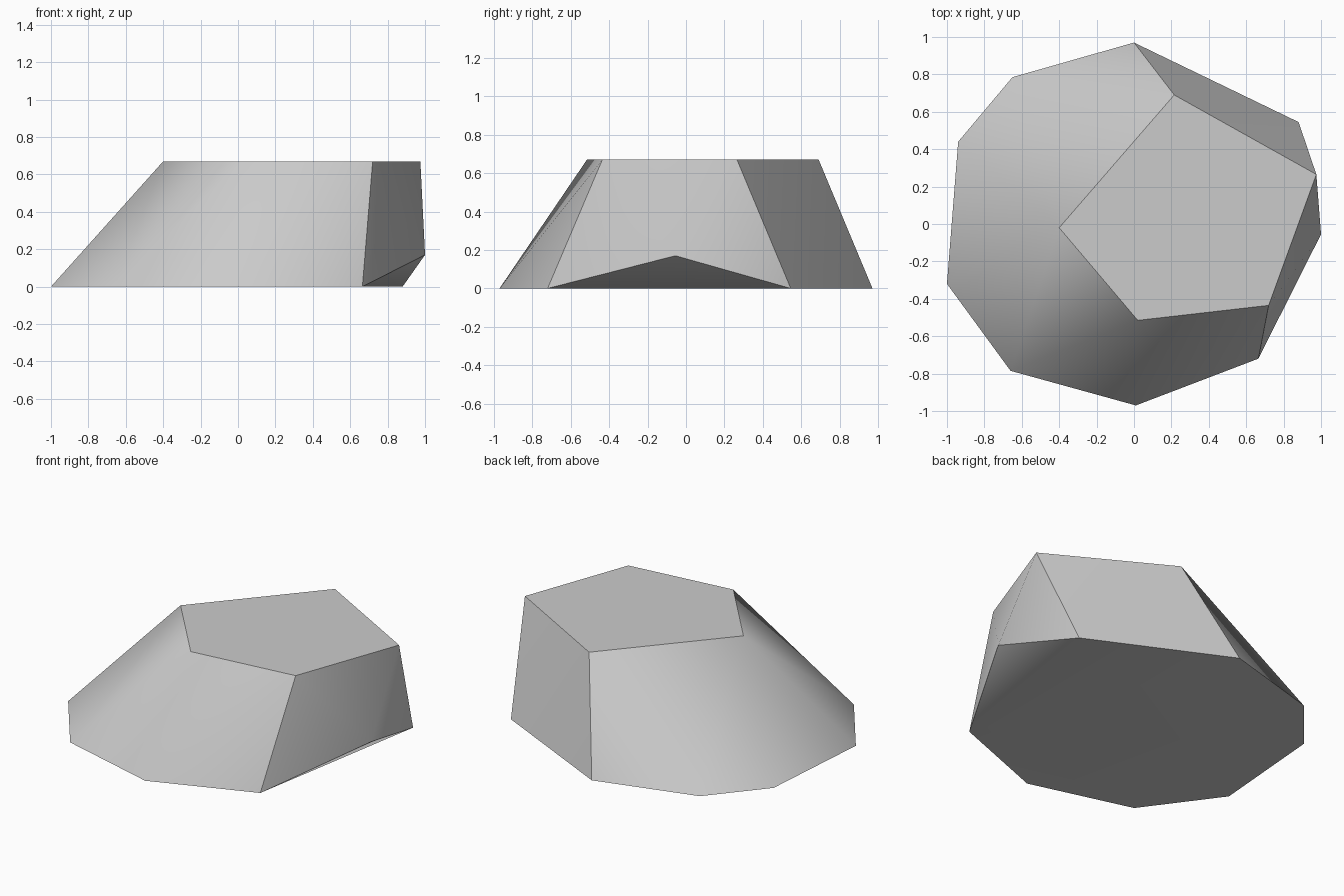
import bpy
import bmesh
import math

# Remove the default cube only
cube = bpy.data.objects.get("Cube")
if cube:
    bpy.data.objects.remove(cube, do_unlink=True)

# Stone colour
stone = bpy.data.materials.new("stone grey")
stone.use_nodes = True
COLOUR = (0.6, 0.6, 0.6, 1.0)
stone.diffuse_color = COLOUR
bsdf = stone.node_tree.nodes["Principled BSDF"]
bsdf.inputs["Base Color"].default_value = COLOUR
bsdf.inputs["Roughness"].default_value = 0.9

# Outlines of the boulder: ground footprint, flat top, one bulging corner
TOP_Z = 0.67
footprint = [(0.0, 0.97), (-0.65, 0.785), (-0.94, 0.44), (-1.0, -0.32),
             (-0.66, -0.785), (0.01, -0.97), (0.665, -0.72), (0.88, 0.545)]
plateau = [(0.215, 0.69), (-0.40, -0.02), (0.02, -0.515),
           (0.72, -0.435), (0.975, 0.265)]
bulge = (1.0, -0.055, 0.17)

points = [(x, y, 0.0) for x, y in footprint]
points += [(x, y, TOP_Z) for x, y in plateau]
points.append(bulge)

# Wrap the points in a convex hull and merge coplanar triangles
bm = bmesh.new()
for p in points:
    bm.verts.new(p)
bmesh.ops.convex_hull(bm, input=bm.verts[:])
bmesh.ops.dissolve_limit(bm, angle_limit=math.radians(0.5),
                         verts=bm.verts[:], edges=bm.edges[:])
bmesh.ops.recalc_face_normals(bm, faces=bm.faces[:])

mesh = bpy.data.meshes.new("boulder")
bm.to_mesh(mesh)
bm.free()
mesh.materials.append(stone)

boulder = bpy.data.objects.new("boulder", mesh)
bpy.context.collection.objects.link(boulder)

# Smooth the gentle slopes, keep the hard ridges crisp
bpy.ops.object.select_all(action='DESELECT')
boulder.select_set(True)
bpy.context.view_layer.objects.active = boulder
bpy.ops.object.shade_smooth_by_angle(angle=math.radians(40))
